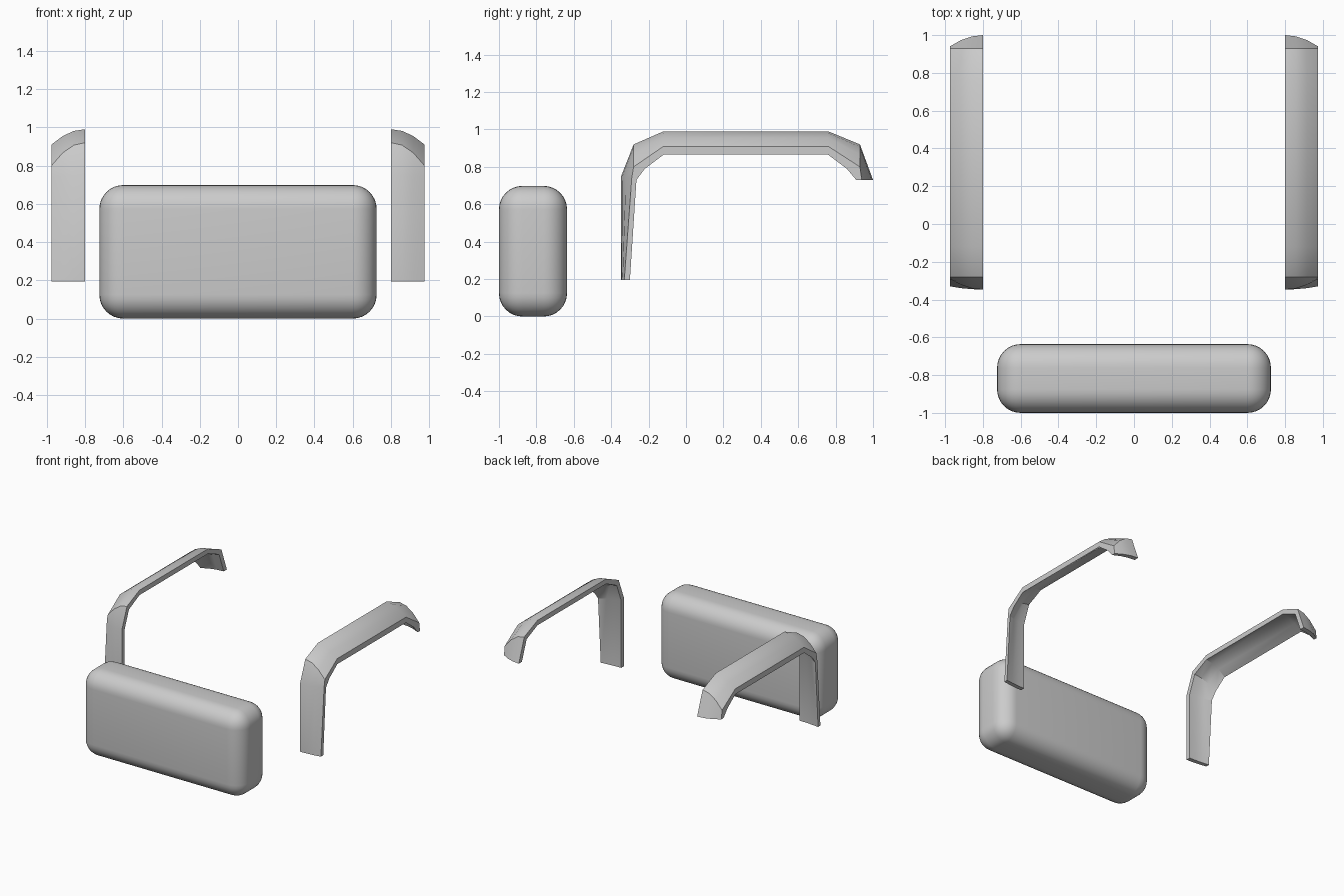
import bpy, bmesh

if "Cube" in bpy.data.objects:
    bpy.data.objects.remove(bpy.data.objects["Cube"])

def finish(name, bm, angle):
    bmesh.ops.recalc_face_normals(bm, faces=bm.faces)
    me = bpy.data.meshes.new(name)
    bm.to_mesh(me)
    bm.free()
    ob = bpy.data.objects.new(name, me)
    bpy.context.collection.objects.link(ob)
    bpy.ops.object.select_all(action='DESELECT')
    ob.select_set(True)
    bpy.context.view_layer.objects.active = ob
    bpy.ops.object.shade_smooth_by_angle(angle=angle)
    return ob

# Rounded front block
bm = bmesh.new()
bmesh.ops.create_cube(bm, size=1)
for v in bm.verts:
    v.co = (v.co.x * 1.45, v.co.y * 0.364 - 0.818, (v.co.z + 0.5) * 0.698)
bmesh.ops.bevel(bm, geom=bm.edges[:], offset=0.125, segments=8, profile=0.5,
                affect='EDGES', clamp_overlap=True)
finish("front_block", bm, 0.6)

# Fender side profiles (y, z): outer skin and underside, at inner and outer edge
top_in = [(-.347, .195), (-.347, .75), (-.28, .92), (-.12, .99), (.76, .99), (.93, .92), (1, .73)]
top_out = [(-.33, .195), (-.29, .74), (-.28, .80), (-.12, .91), (.76, .91), (.93, .80), (.94, .73)]
low_in = [(-.312, .195), (-.312, .74), (-.255, .885), (-.12, .95), (.76, .95), (.90, .89), (.96, .73)]
low_out = [(-.30, .195), (-.265, .73), (-.22, .79), (-.12, .865), (.76, .865), (.86, .79), (.91, .73)]
STEPS = 3

def strip(bm, a, b):
    # Cross-section arches down toward the outer edge
    rows = []
    for (y0, z0), (y1, z1) in zip(a, b):
        row = []
        for i in range(STEPS + 1):
            t = i / STEPS
            k = t * t
            row.append(bm.verts.new((0.80 + 0.175 * t, y0 + (y1 - y0) * k, z0 + (z1 - z0) * k)))
        rows.append(row)
    return rows

# Fender: both skins joined as one closed ring at each station
bm = bmesh.new()
rings = [p + q[::-1] for p, q in zip(strip(bm, top_in, top_out), strip(bm, low_in, low_out))]
n = len(rings[0])
for r, s in zip(rings, rings[1:]):
    for i in range(n):
        j = (i + 1) % n
        bm.faces.new((r[i], r[j], s[j], s[i]))
# End caps
for r in (rings[0], rings[-1]):
    for i in range(STEPS):
        bm.faces.new((r[i], r[i + 1], r[n - 2 - i], r[n - 1 - i]))
fender = finish("fenders", bm, 0.45)

# Matching fender on the other side
mirror = fender.modifiers.new("Mirror", 'MIRROR')
mirror.use_mirror_merge = False
